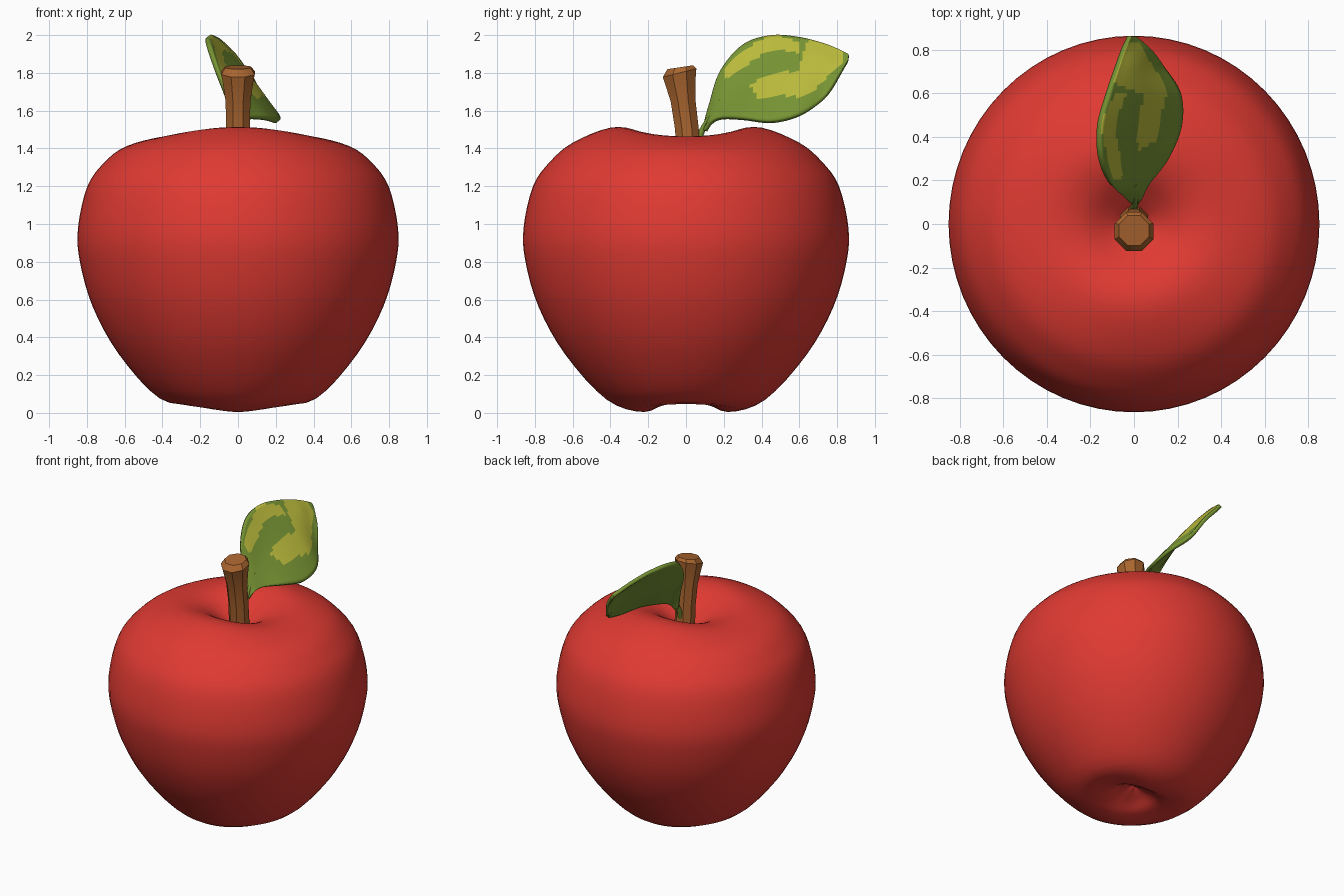
import bpy, bmesh
from math import sin, cos, pi, exp, radians
from mathutils import Vector

cube = bpy.data.objects.get("Cube")
if cube:
    bpy.data.objects.remove(cube, do_unlink=True)


def material(name, rgb):
    mat = bpy.data.materials.new(name)
    mat.use_nodes = True
    mat.diffuse_color = (*rgb, 1)
    bsdf = mat.node_tree.nodes["Principled BSDF"]
    bsdf.inputs["Base Color"].default_value = (*rgb, 1)
    bsdf.inputs["Roughness"].default_value = 0.6
    return mat


red = material("apple_red", (0.74, 0.042, 0.032))
brown = material("stem_brown", (0.40, 0.13, 0.028))
green = material("leaf_green", (0.18, 0.29, 0.033))
lime = material("leaf_lime", (0.49, 0.49, 0.045))


def spline(points, steps):
    """Smooth path through the given points."""
    pts = [Vector(p) for p in points]
    pts = [pts[0] * 2 - pts[1]] + pts + [pts[-1] * 2 - pts[-2]]
    path = []
    for a, b, c, d in zip(pts, pts[1:], pts[2:], pts[3:]):
        for k in range(steps):
            t = k / steps
            path.append(0.5 * (2 * b + (c - a) * t + (2 * a - 5 * b + 4 * c - d) * t ** 2
                               + (3 * b - a - 3 * c + d) * t ** 3))
    return path + [pts[-2]]


def grid_mesh(name, rows, mats, closed=False, caps=False, angle=60, rule=None):
    """Skin rows of points with quads; optionally close the rows into rings."""
    bm = bmesh.new()
    verts = [[bm.verts.new(p) for p in row] for row in rows]
    n = len(rows[0])
    for i in range(len(rows) - 1):
        for j in range(n if closed else n - 1):
            k = (j + 1) % n
            face = bm.faces.new((verts[i][j], verts[i][k], verts[i + 1][k], verts[i + 1][j]))
            if rule:
                face.material_index = rule(face.calc_center_median(), 2 * (j + 0.5) / (n - 1) - 1)
    if caps:
        bm.faces.new(verts[0][::-1])
        bm.faces.new(verts[-1])
    bmesh.ops.remove_doubles(bm, verts=bm.verts, dist=0.0001)
    if closed:
        bmesh.ops.recalc_face_normals(bm, faces=bm.faces)
    mesh = bpy.data.meshes.new(name)
    bm.to_mesh(mesh)
    bm.free()
    for mat in mats:
        mesh.materials.append(mat)
    mesh.shade_smooth()
    mesh.set_sharp_from_angle(angle=radians(angle))
    obj = bpy.data.objects.new(name, mesh)
    bpy.context.collection.objects.link(obj)
    return obj


# Apple body: revolved profile, with the rims sagging towards the sides
profile = spline([(0, .13), (.1, .07), (.22, .005), (.42, .07), (.64, .31), (.78, .56),
                  (.85, .8), (.86, .98), (.81, 1.2), (.72, 1.33), (.6, 1.43),
                  (.4, 1.51), (.25, 1.49), (.12, 1.4), (0, 1.3)], 4)


def body_ring(r, z, sides=64):
    ring = []
    for k in range(sides):
        a = 2 * pi * k / sides
        if z > 1:
            sag = -0.05 * exp(-((r - 0.35) / 0.25) ** 2)
        else:
            sag = 0.05 * exp(-((r - 0.2) / 0.15) ** 2)
        ring.append((0.985 * r * cos(a), r * sin(a), z + sag * cos(a) ** 2))
    return ring


grid_mesh("apple_body", [body_ring(max(r, 0), z) for r, z in profile], [red], closed=True)

# Stem: eight-sided, flaring to a tilted, bevelled top
stem_rings = [(1.25, .02, .07, 0), (1.5, .005, .068, 0), (1.65, -.015, .071, .05),
              (1.76, -.03, .088, .2), (1.8, -.034, .096, .25), (1.83, -.03, .074, .15)]
grid_mesh("stem", [[(r * cos(k * pi / 4 + pi / 8), y + r * sin(k * pi / 4 + pi / 8),
                     z + tilt * r * sin(k * pi / 4 + pi / 8)) for k in range(8)]
                   for z, y, r, tilt in stem_rings], [brown], closed=True, caps=True, angle=35)

# Leaf blade: stations of y, then x and z of the upper edge, midrib and lower edge
stations = [(.09, -.01, 1.52, .005, 1.51, .02, 1.5), (.12, -.04, 1.63, .01, 1.57, .04, 1.54),
            (.18, -.1, 1.81, 0, 1.67, .07, 1.565), (.3, -.145, 1.95, 0, 1.74, .16, 1.565),
            (.45, -.15, 2, .02, 1.79, .22, 1.55), (.6, -.11, 1.99, .03, 1.83, .215, 1.585),
            (.72, -.07, 1.96, .02, 1.86, .14, 1.66), (.8, -.04, 1.93, .01, 1.87, .08, 1.78),
            (.86, -.01, 1.9, 0, 1.885, .01, 1.87)]
edges = [spline([(s[i], s[0], s[i + 1]) for s in stations], 8) for i in (1, 3, 5)]
leaf_rows = [spline(trio, 12) for trio in zip(*edges)]


def leaf_paint(p, s):
    """Lime patches along the upper edge, below the midrib and near the tip."""
    wave = 0.08 * sin(p.y * 17)
    upper = 0.2 < p.y < 0.6 and -0.9 < s + wave < -0.5
    lower = 0.33 + 0.1 * abs(s) < p.y < 0.7 and 0.05 < s + wave < 0.58
    tip = 0.6 - 0.05 * s < p.y < 0.83 and s + wave < 0.55
    return 0 if upper or lower or tip else 1


leaf = grid_mesh("leaf", leaf_rows, [lime, green], rule=leaf_paint)
solid = leaf.modifiers.new("thickness", "SOLIDIFY")
solid.thickness = 0.025
solid.offset = -1
solid.material_offset = 1
solid.material_offset_rim = 1

# Leaf stalk: tapered tube that runs from the hollow into the midrib
curve = bpy.data.curves.new("leaf_stalk", "CURVE")
curve.dimensions = "3D"
curve.bevel_depth = 0.02
curve.bevel_resolution = 2
curve.use_fill_caps = True
path = spline([(0, .04, 1.36), (0, .075, 1.47), (.005, .11, 1.54), (0, .18, 1.655)], 4)
line = curve.splines.new("POLY")
line.points.add(len(path) - 1)
for i, (point, p) in enumerate(zip(line.points, path)):
    point.co = (*p, 1)
    point.radius = 1 - 0.5 * i / len(path)
line.use_smooth = True
curve.materials.append(green)
bpy.context.collection.objects.link(bpy.data.objects.new("leaf_stalk", curve))
